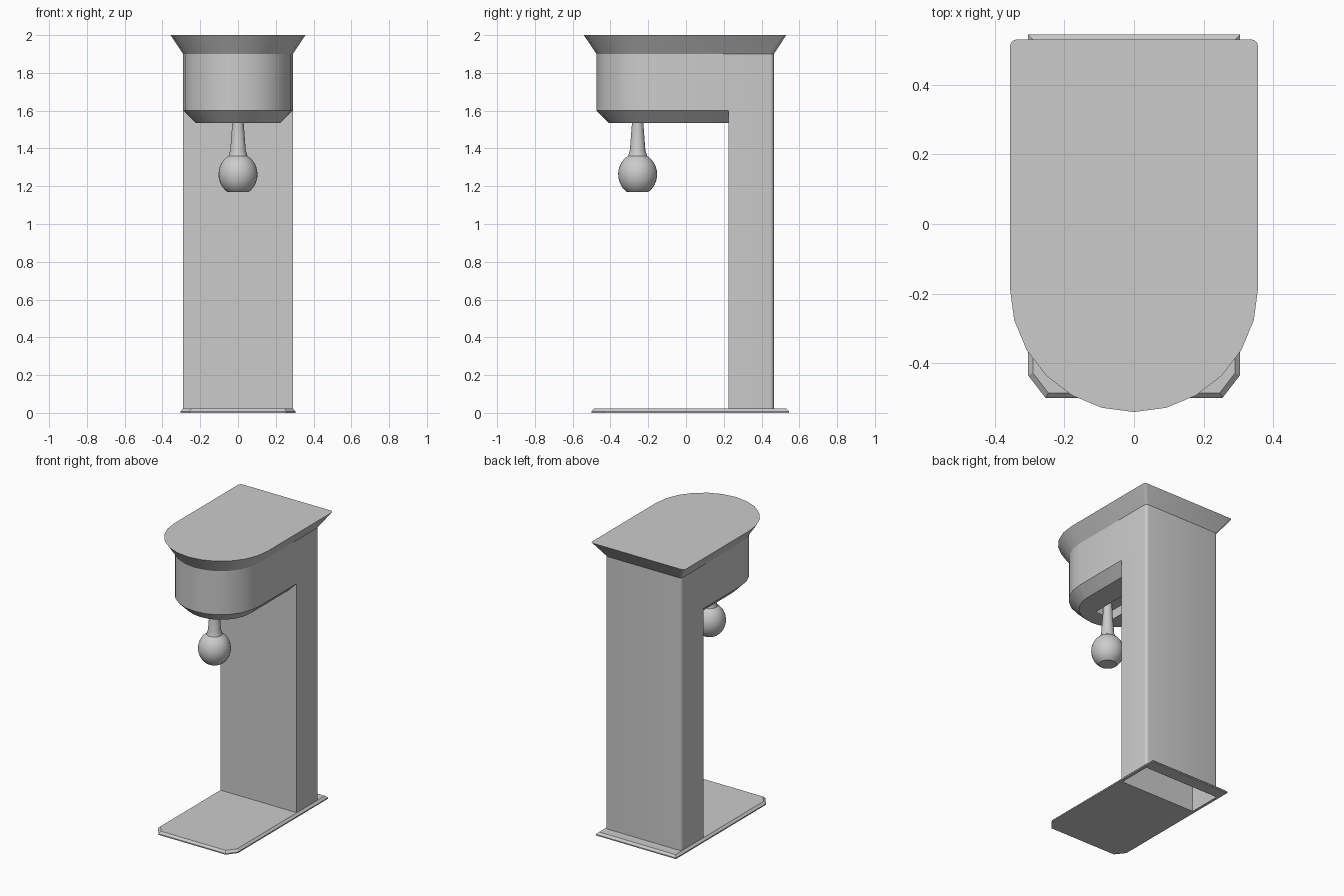
import bpy
import bmesh
from math import sin, cos, pi

cube = bpy.data.objects.get("Cube")
if cube:
    bpy.data.objects.remove(cube)

grey = bpy.data.materials.new("satin_grey")
grey.use_nodes = True
colour = (0.6, 0.6, 0.6, 1)
grey.diffuse_color = colour
grey.node_tree.nodes["Principled BSDF"].inputs["Base Color"].default_value = colour


def loft(name, rings, cap_start=True, cap_end=True):
    """Skin a list of equal-length point rings into one object."""
    bm = bmesh.new()
    loops = [[bm.verts.new(p) for p in ring] for ring in rings]
    n = len(loops[0])
    for a, b in zip(loops, loops[1:]):
        for i in range(n):
            j = (i + 1) % n
            bm.faces.new((a[i], a[j], b[j], b[i]))
    if cap_start:
        bm.faces.new(loops[0][::-1])
    if cap_end:
        bm.faces.new(loops[-1])
    bmesh.ops.recalc_face_normals(bm, faces=bm.faces)
    mesh = bpy.data.meshes.new(name)
    bm.to_mesh(mesh)
    bm.free()
    obj = bpy.data.objects.new(name, mesh)
    bpy.context.collection.objects.link(obj)
    mesh.materials.append(grey)
    return obj


def activate(obj):
    bpy.ops.object.select_all(action='DESELECT')
    obj.select_set(True)
    bpy.context.view_layer.objects.active = obj


def cut_box(obj, x, y0, y1, z0, z1):
    """Subtract a box that is symmetrical in x."""
    rect = [(-x, y0), (x, y0), (x, y1), (-x, y1)]
    cutter = loft("cutter", [[(*p, z) for p in rect] for z in (z0, z1)])
    cutter.hide_render = True
    mod = obj.modifiers.new("cut", 'BOOLEAN')
    mod.operation = 'DIFFERENCE'
    mod.solver = 'EXACT'
    mod.object = cutter
    activate(obj)
    bpy.ops.object.modifier_apply(modifier=mod.name)
    bpy.data.objects.remove(cutter)


def smooth(obj):
    activate(obj)
    bpy.ops.object.shade_smooth_by_angle(angle=pi / 6)


def back_corners(x, y, r=0.02, steps=4):
    """Two rounded rear corners, from the +x side to the -x side."""
    right = [(x - r + r * cos(t), y - r + r * sin(t))
             for t in (pi / 2 * i / steps for i in range(steps + 1))]
    return right + [(-px, py) for px, py in reversed(right)]


def head_ring(r, back, z):
    """Round front, straight sides and a square back."""
    front = [(r * cos(t), -0.184 + r * sin(t))
             for t in (pi + pi * i / 12 for i in range(13))]
    return [(x, y, z) for x, y in front + back_corners(r, back)]


# Head with chamfered underside and flared lid
head = loft("head", [head_ring(0.225, 0.24, 1.535),
                     head_ring(0.29, 0.24, 1.6),
                     head_ring(0.29, 0.465, 1.6),
                     head_ring(0.29, 0.465, 1.9),
                     head_ring(0.357, 0.531, 2.0)])
# Recess under the head that holds the nozzle
cut_box(head, 0.07, -0.29, 0.15, 1.4, 1.6)
smooth(head)

# Hollow column, open at the foot
plan = [(-0.29, 0.225), (0.29, 0.225)] + back_corners(0.29, 0.465)
column = loft("column", [[(x, y, z) for x, y in plan] for z in (0.004, 1.6)],
              False, True)
smooth(column)


# Base plate with clipped front corners and bevelled rim
def plate_ring(inset, z):
    x, f, b = 0.305 - inset, -0.5 + inset, 0.545 - inset
    c = 0.05 - inset * 0.4
    return [(-x, b, z), (-x, f + c * 1.3, z), (-x + c, f, z),
            (x - c, f, z), (x, f + c * 1.3, z), (x, b, z)]


plate = loft("base_plate", [plate_ring(0, 0), plate_ring(0, 0.008),
                            plate_ring(0.014, 0.022)])
cut_box(plate, 0.286, 0.229, 0.461, -0.1, 0.1)

# Tapered nozzle ending in a bulb with a flat foot
profile = [(0.028, 1.6), (0.03, 1.535), (0.041, 1.39)]
profile += [(0.103 * sin(t), 1.263 + 0.112 * cos(t))
            for t in (pi * (0.16 + 0.66 * i / 12) for i in range(13))]
nozzle = loft("nozzle_bulb", [[(r * cos(2 * pi * i / 32),
                                -0.256 + r * sin(2 * pi * i / 32), z)
                               for i in range(32)] for r, z in profile])
smooth(nozzle)
